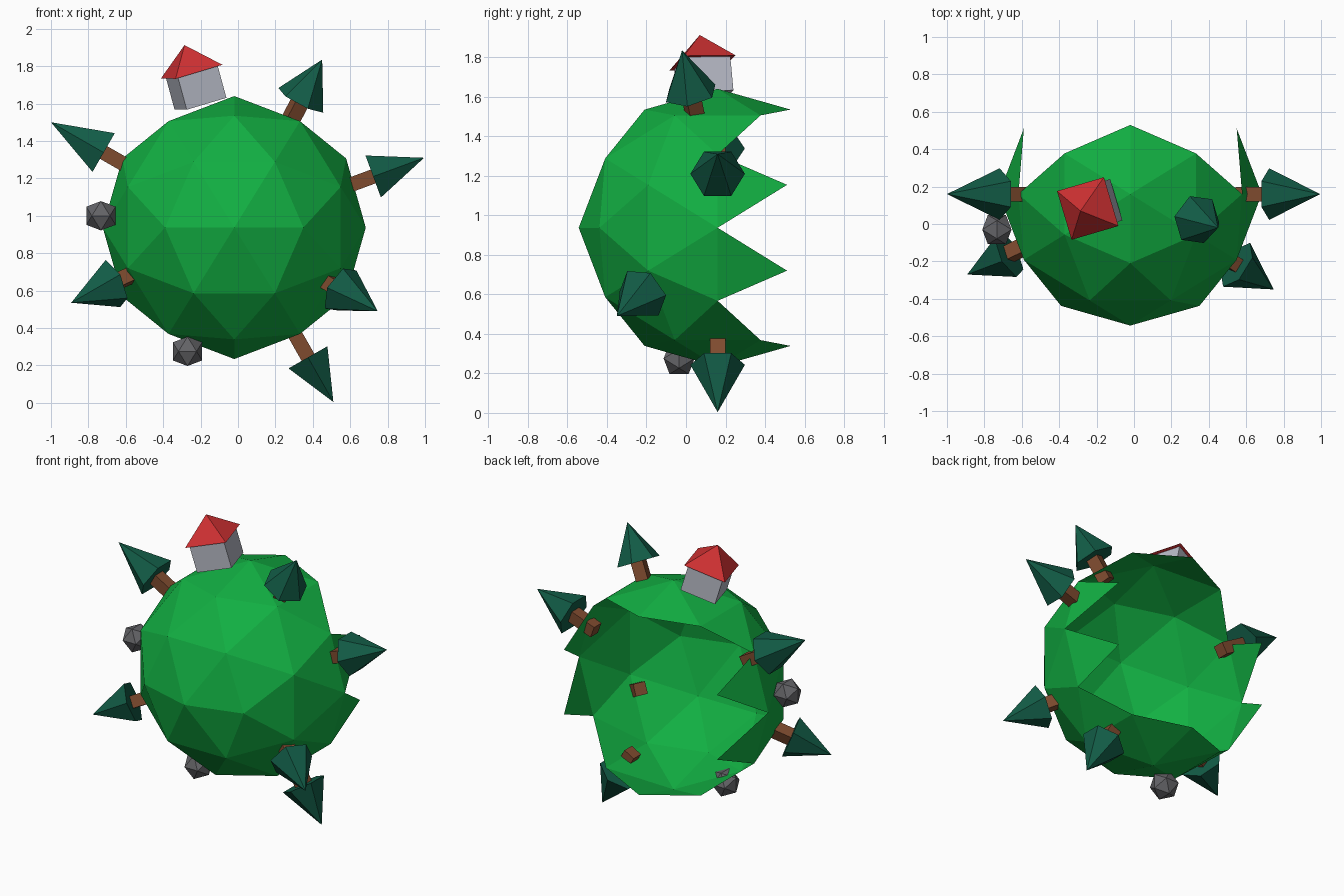
import bpy, bmesh, math
from mathutils import Matrix, Vector

cube = bpy.data.objects.get("Cube")
if cube:
    bpy.data.objects.remove(cube)


def material(name, rgb):
    m = bpy.data.materials.new(name)
    m.use_nodes = True
    colour = (*rgb, 1)
    m.diffuse_color = colour
    bsdf = m.node_tree.nodes["Principled BSDF"]
    bsdf.inputs["Base Color"].default_value = colour
    bsdf.inputs["Roughness"].default_value = 0.9
    return m


GRASS = material("grass green", (0.006, 0.43, 0.055))
LEAF = material("pine green", (0.006, 0.107, 0.062))
BARK = material("bark brown", (0.21, 0.07, 0.028))
STONE = material("stone grey", (0.125, 0.125, 0.135))
WALL = material("wall grey", (0.47, 0.49, 0.56))
ROOF = material("roof red", (0.62, 0.03, 0.032))

CENTRE = Vector((-0.02, 0.16, 0.937))
RADIUS = 0.703


def finish(bm, name, mat, matrix=Matrix()):
    bm.transform(matrix)
    mesh = bpy.data.meshes.new(name)
    bm.to_mesh(mesh)
    bm.free()
    mesh.materials.append(mat)
    obj = bpy.data.objects.new(name, mesh)
    bpy.context.collection.objects.link(obj)
    return obj


def ico(subdivisions):
    # Icosphere turned so its two-fold axes lie on x, y and z
    bm = bmesh.new()
    bmesh.ops.create_icosphere(bm, subdivisions=subdivisions, radius=1)
    turn = math.pi / 2 - math.atan(2) / 2
    bm.transform(Matrix.Rotation(turn, 4, "Y"))
    return bm


def prism(name, mat, frame, sides, r1, r2, start, end, roll=0.0):
    # Cone or prism along the frame's z axis, from start to end
    bm = bmesh.new()
    bmesh.ops.create_cone(bm, cap_ends=True, segments=sides, radius1=r1,
                          radius2=r2, depth=end - start)
    place = Matrix.Translation((0, 0, (start + end) / 2)) @ Matrix.Rotation(roll, 4, "Z")
    bmesh.ops.remove_doubles(bm, verts=bm.verts, dist=1e-5)
    return finish(bm, name, mat, frame @ place)


def radial_frame(axis, side):
    # Frame at the globe's centre: z along axis, x close to side
    z = axis.normalized()
    x = (side - z * side.dot(z)).normalized()
    y = z.cross(x)
    return Matrix.Translation(CENTRE) @ Matrix((x, y, z)).transposed().to_4x4()


# Globe: open shell with a jagged rim at the back
bm = ico(2)
spare = []
for f in bm.faces:
    c = f.calc_center_median()
    if not (c.y < 0.2 or (c.y < 0.3 and abs(c.x) < 0.3)):
        spare.append(f)
bmesh.ops.delete(bm, geom=spare, context="FACES")
finish(bm, "globe", GRASS, Matrix.Translation(CENTRE) @ Matrix.Scale(RADIUS, 4))

# Pine trees: tip position, foliage length, roll
trees = {
    "top_left": ((0.45, -0.02, 1.835), 0.25, 0.4),
    "upper_left": ((0.995, 0.16, 1.31), 0.29, 0),
    "upper_right": ((-1.0, 0.16, 1.50), 0.325, 0),
    "bottom_left": ((0.51, 0.16, 0.004), 0.275, 0),
    "lower_left": ((0.747, -0.35, 0.49), 0.265, 0.2),
    "lower_right": ((-0.892, -0.27, 0.535), 0.27, 0.2),
}
for place, (tip, length, roll) in trees.items():
    axis = Vector(tip) - CENTRE
    frame = radial_frame(axis, Vector((0, 1, 0)))
    top = axis.length
    prism("tree_trunk_" + place, BARK, frame, 4, 0.055, 0.055,
          0.615, top - length + 0.005, roll + math.pi / 4)
    prism("tree_foliage_" + place, LEAF, frame, 6, 0.138, 0,
          top - length, top, roll + math.pi / 6)

# Boulders
for name, spot in (("boulder_side", (-0.733, -0.03, 1.0)),
                   ("boulder_bottom", (-0.27, -0.035, 0.275))):
    finish(ico(1), name, STONE, Matrix.Translation(spot) @ Matrix.Scale(0.092, 4))

# House: square walls and a pyramid roof
yaw = math.radians(16.6)
frame = radial_frame(Vector((-0.262, -0.089, 0.961)),
                     Vector((math.cos(yaw), math.sin(yaw), 0)))
root2 = math.sqrt(2)
prism("house_walls", WALL, frame, 4, 0.115 * root2, 0.115 * root2,
      0.69, 0.869, math.pi / 4)
prism("house_roof", ROOF, frame, 4, 0.136 * root2, 0, 0.868, 1.015, math.pi / 4)
